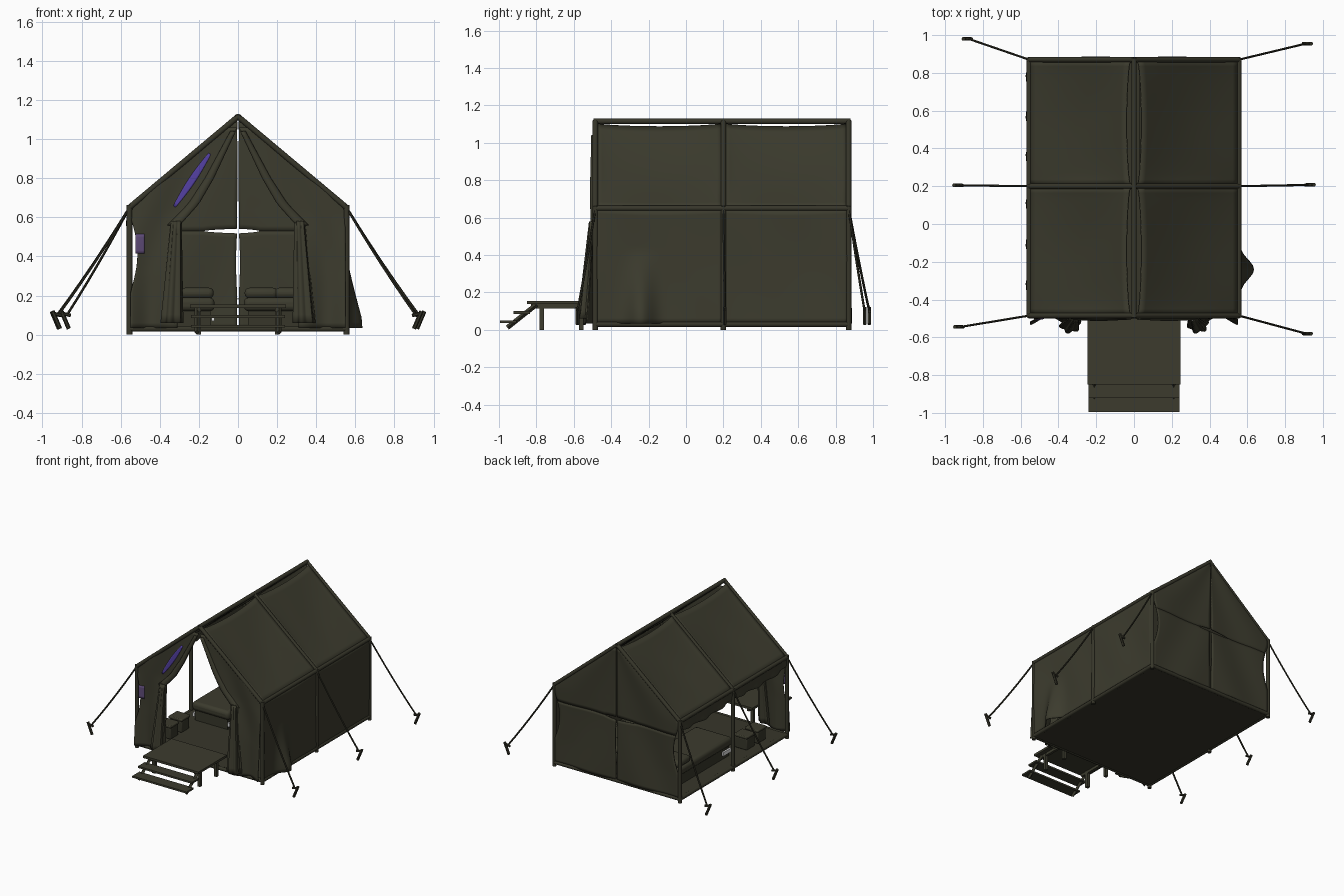
import bpy, bmesh, math
from mathutils import Vector, Matrix

if "Cube" in bpy.data.objects:
    bpy.data.objects.remove(bpy.data.objects["Cube"])


def mat(name, r, g, b):
    m = bpy.data.materials.new(name)
    m.diffuse_color = (r, g, b, 1)
    m.use_nodes = True
    m.node_tree.nodes["Principled BSDF"].inputs["Base Color"].default_value = m.diffuse_color
    return m


CANVAS = mat("olive canvas", .045, .044, .027)
POLE = mat("dark olive pole", .038, .037, .023)
ROPE = mat("dark rope", .030, .029, .018)
PURPLE = mat("purple patch", .085, .05, .35)
MAUVE = mat("mauve patch", .115, .072, .19)
WHITE = mat("white sheet", .75, .75, .75)

W, Y0, YM, Y1 = .555, -.485, .2, .87      # half width, front, middle, back
EAVE, RIDGE = .65, 1.115


def finish(name, bm, m, angle=40):
    bmesh.ops.recalc_face_normals(bm, faces=bm.faces)
    me = bpy.data.meshes.new(name)
    bm.to_mesh(me)
    bm.free()
    me.materials.append(m)
    for p in me.polygons:
        p.use_smooth = True
    me.set_sharp_from_angle(angle=math.radians(angle))
    ob = bpy.data.objects.new(name, me)
    bpy.context.collection.objects.link(ob)
    return ob


def sheet(name, f, m=CANVAS, nu=20, nv=20, thick=.006):
    """Cloth from a function of u and v, given thickness."""
    bm = bmesh.new()
    g = [[bm.verts.new(f(i / nu, j / nv)) for j in range(nv + 1)] for i in range(nu + 1)]
    for i in range(nu):
        for j in range(nv):
            bm.faces.new((g[i][j], g[i + 1][j], g[i + 1][j + 1], g[i][j + 1]))
    ob = finish(name, bm, m)
    s = ob.modifiers.new("thickness", 'SOLIDIFY')
    s.thickness, s.offset = thick, 0
    return ob


def rods(name, paths, r, m=POLE, seg=10):
    bm = bmesh.new()
    for path in paths:
        for a, b in zip(path, path[1:]):
            a, b = Vector(a), Vector(b)
            d = b - a
            mx = Matrix.Translation((a + b) / 2) @ d.to_track_quat('Z', 'Y').to_matrix().to_4x4()
            bmesh.ops.create_cone(bm, cap_ends=True, segments=seg, radius1=r, radius2=r,
                                  depth=d.length, matrix=mx)
    return finish(name, bm, m)


def box(name, x, y, z, m=CANVAS, bevel=0):
    bm = bmesh.new()
    c = [(a[0] + a[1]) / 2 for a in (x, y, z)]
    s = [a[1] - a[0] for a in (x, y, z)]
    bmesh.ops.create_cube(bm, size=1, matrix=Matrix.Translation(c) @ Matrix.Diagonal((*s, 1)))
    ob = finish(name, bm, m)
    if bevel:
        b = ob.modifiers.new("round", 'BEVEL')
        b.width, b.segments = bevel, 3
    return ob


def lerp(a, b, t):
    return a + (b - a) * t


def clamp(t):
    return max(0., min(1., t))


def gable(z):
    """Half width of the gable at height z."""
    return W if z < EAVE else W * (RIDGE - z) / (RIDGE - EAVE)


# Floor and frame
box("floor", (-W, W), (Y0, Y1), (.02, .04), POLE)
frame = [[(0, Y0 - .01, RIDGE), (0, Y1 + .01, RIDGE)]]
for s in (-1, 1):
    frame += [[(s * W, Y0, z), (s * W, Y1, z)] for z in (.03, EAVE)]
    for y in (Y0, YM, Y1):
        frame += [[(s * W, y, 0), (s * W, y, EAVE + .012)], [(s * W, y, EAVE), (0, y, RIDGE)]]
for y in (Y0, Y1):
    frame.append([(-W, y, .03), (W, y, .03)])
rods("frame_poles", frame, .015)

# Roof panels, sagging between the poles, with a slot under the ridge
for s in (-1, 1):
    for k, (a, b) in enumerate(((Y0, YM), (YM, Y1))):
        def roof(u, v):
            bow = math.sin(math.pi * u) ** .6 if 0 < u < 1 else 0
            t = lerp(.035 + .035 * bow, 1, v)
            sag = .018 * bow * math.sin(math.pi * v) + .006 * math.sin(9 * u + 5 * v) * bow * v * (1 - v)
            return (s * (W * t - sag * .6), lerp(a + .008, b - .008, u), lerp(RIDGE, EAVE, t) - sag + .004)
        sheet(f"roof_panel_{k}_{s}", roof, nu=24, nv=16)


# Right wall with a billow near the front corner
def right_x(y, z):
    billow = .075 * math.exp(-((y + .24) / .07) ** 2) * clamp((.42 - z) / .34)
    h = math.sin(math.pi * clamp(z / EAVE))
    return W + .004 + billow - .008 * h * abs(math.sin(math.pi * (y - YM) / .68)) + .004 * h * math.sin(14 * y + 5 * z)


for k, (a, b) in enumerate(((Y0, YM), (YM, Y1))):
    def wall(u, v):
        y = lerp(a + .006, b - .006, u)
        z = lerp(.035, EAVE - .012 * math.sin(math.pi * u), v)
        return (right_x(y, z), y, z)
    sheet(f"right_wall_{k}", wall, nu=34, nv=22)

    # Left wall is open: only a short valance hangs from the eave
    def valance(u, v):
        return (-W - .004 + .012 * v * math.sin(20 * u), lerp(a, b, u),
                EAVE - v * (.075 + .02 * math.sin(math.pi * u)))
    sheet(f"left_valance_{k}", valance, nu=24, nv=5)


# Front: draped panels around a teardrop doorway
DOOR = ((.04, .31), (.55, .31), (.58, .28), (.67, .2), (.8, .125), (.95, .055), (1.06, .004))


def inner(z):
    for (z0, x0), (z1, x1) in zip(DOOR, DOOR[1:]):
        if z <= z1:
            return lerp(x0, x1, clamp((z - z0) / (z1 - z0)))
    return DOOR[-1][1]


def front_y(x, z):
    b = clamp(1 - z / .62)
    up = .006 * math.sin(math.pi * clamp((z - .3) / .7)) * math.sin(25 * abs(x) + 9 * z)
    return Y0 - .004 - .05 * b * (.5 + .5 * math.cos(26 * (abs(x) - .33))) + up


def corner_gap(z, w=.035):
    return w * math.sin(math.pi * clamp((z - .22) / .38))


for s in (-1, 1):
    def panel(u, v):
        z = lerp(.035, 1.06, v)
        out = gable(z) - .006 - (corner_gap(z) if s < 0 else 0)
        x = s * lerp(inner(z), out, u)
        return (x, front_y(x, z), z)
    sheet(f"front_panel_{s}", panel, nu=24, nv=40)

    # Door flap folded back along the opening
    def flap(u, v):
        z = lerp(.56, 1.04, v)
        x = s * (inner(z) + u * .06 * (1 - .6 * v))
        return (x, front_y(x, z) - .012 * math.sin(math.pi * lerp(.15, 1, u)) - .004, z)
    sheet(f"door_flap_{s}", flap, nu=6, nv=20)

    # Gathered curtain hanging beside the door
    def curtain(u, v):
        a = 2 * math.pi * u
        r = lerp(.05, .022, v) * (1 + .16 * math.sin(6 * a))
        return (s * lerp(.338, .315, v) + r * math.cos(a),
                lerp(-.53, -.495, v) + .85 * r * math.sin(a), lerp(.06, .58, v))
    sheet(f"gathered_curtain_{s}", curtain, nu=48, nv=12)


# Painted patches lying on the left front panel
def stripe(u, v):
    x, z = lerp(-.325, -.145, v), lerp(.655, .925, v)
    w = .036 * (u - .5) * math.sin(math.pi * lerp(.12, .88, v))
    x, z = x - w * .83, z + w * .56
    return (x, front_y(x, z) - .008, z)


def patch(u, v):
    x, z = lerp(-.525, -.478, u), lerp(.415, .515, v)
    return (x, front_y(x, z) - .008, z)


sheet("purple_stripe", stripe, PURPLE, 4, 16, .004)
sheet("mauve_patch", patch, MAUVE, 6, 6, .004)

# Back wall: four quarters leaving thin cross-shaped slits
for s in (-1, 1):
    for half, (za, zb) in enumerate(((.035, .53), (.53, 1.09))):
        def back(u, v):
            zv = lerp(za, zb, v)
            slit = .004 + .006 * math.sin(math.pi * clamp((zv - .2) / .35))
            x = lerp(min(slit, gable(zv) * .3), gable(zv) - .006 - corner_gap(zv, .045), u)
            reach = .17 if s < 0 else .11
            open_ = .012 * clamp(1 - x / reach) ** .5
            z = zv + open_ * (v if half == 0 else -(1 - v)) * (-1)
            y = Y1 + .006 + .01 * math.sin(math.pi * u) * math.sin(8 * x + 6 * z)
            return (s * x, y, z)
        sheet(f"back_panel_{half}_{s}", back, nu=24, nv=22)

# Guy ropes and stakes
ENDS = ((-1, Y0, -.93, -.545), (1, Y0, .92, -.58), (-1, YM, -.935, .205),
        (1, YM, .935, .207), (-1, Y1, -.885, .98), (1, Y1, .92, .955))
ropes, stakes, heads = [], [], []
for s, y, ex, ey in ENDS:
    a, b = Vector((s * W, y, EAVE)), Vector((ex - s * .01, ey, .1))
    pts = [a.lerp(b, t / 6) - Vector((0, 0, .05 * (t / 6) * (1 - t / 6))) for t in range(7)]
    ropes.append(pts)
    stakes.append([(ex + s * .018, ey, .12), (ex - s * .02, ey, .03)])
    heads.append([(ex + s * .02, ey, .11), (ex - s * .03, ey, .098)])
rods("guy_ropes", ropes, .0065, ROPE, 6)
rods("stakes", stakes, .011, ROPE, 6)
rods("stake_hooks", heads, .009, ROPE, 6)

# Porch platform and steps
box("porch_deck", (-.245, .245), (-.85, -.49), (.137, .155))
for i, (ya, yb, z) in enumerate(((-.922, -.835, .1), (-.995, -.905, .05))):
    box(f"porch_step_{i}", (-.24, .24), (ya, yb), (z - .014, z))
for s in (-1, 1):
    for y in (-.77, -.56):
        box(f"porch_leg_{s}", (s * .2 - .012, s * .2 + .012), (y - .012, y + .012), (0, .14))
    box(f"porch_rail_{s}", (s * .2 - .01, s * .2 + .01), (-.83, -.5), (.115, .138))
rods("step_stringers", [[(s * .21, -.955, .012), (s * .21, -.8, .135)] for s in (-1, 1)], .013, CANVAS, 4)

# Beds, pillows and chests inside
for k, (xa, xb, ya, yb) in enumerate(((-.45, -.12, .05, .75), (.03, .36, .1, .8))):
    box(f"bed_base_{k}", (xa + .02, xb - .02), (ya + .02, yb), (.04, .12), POLE)
    box(f"mattress_{k}", (xa, xb), (ya, yb), (.12, .19), CANVAS, .025)
    for j in (0, 1):
        xm = lerp(xa, xb, .27 + .46 * j)
        box(f"pillow_{k}_{j}", (xm - .085, xm + .085), (yb - .18, yb - .02), (.185, .24), CANVAS, .024)
for x in (-.436, -.127):
    box("sheet_edge", (x - .008, x + .008), (ya - .04, ya + .06), (.07, .1), WHITE)
for k, y in enumerate((-.12, -.26)):
    box(f"chest_{k}", (-.49, -.38), (y - .05, y + .05), (.04, .13), POLE, .008)
    box(f"chest_lid_{k}", (-.495, -.375), (y - .055, y + .055), (.13, .15), CANVAS, .006)
